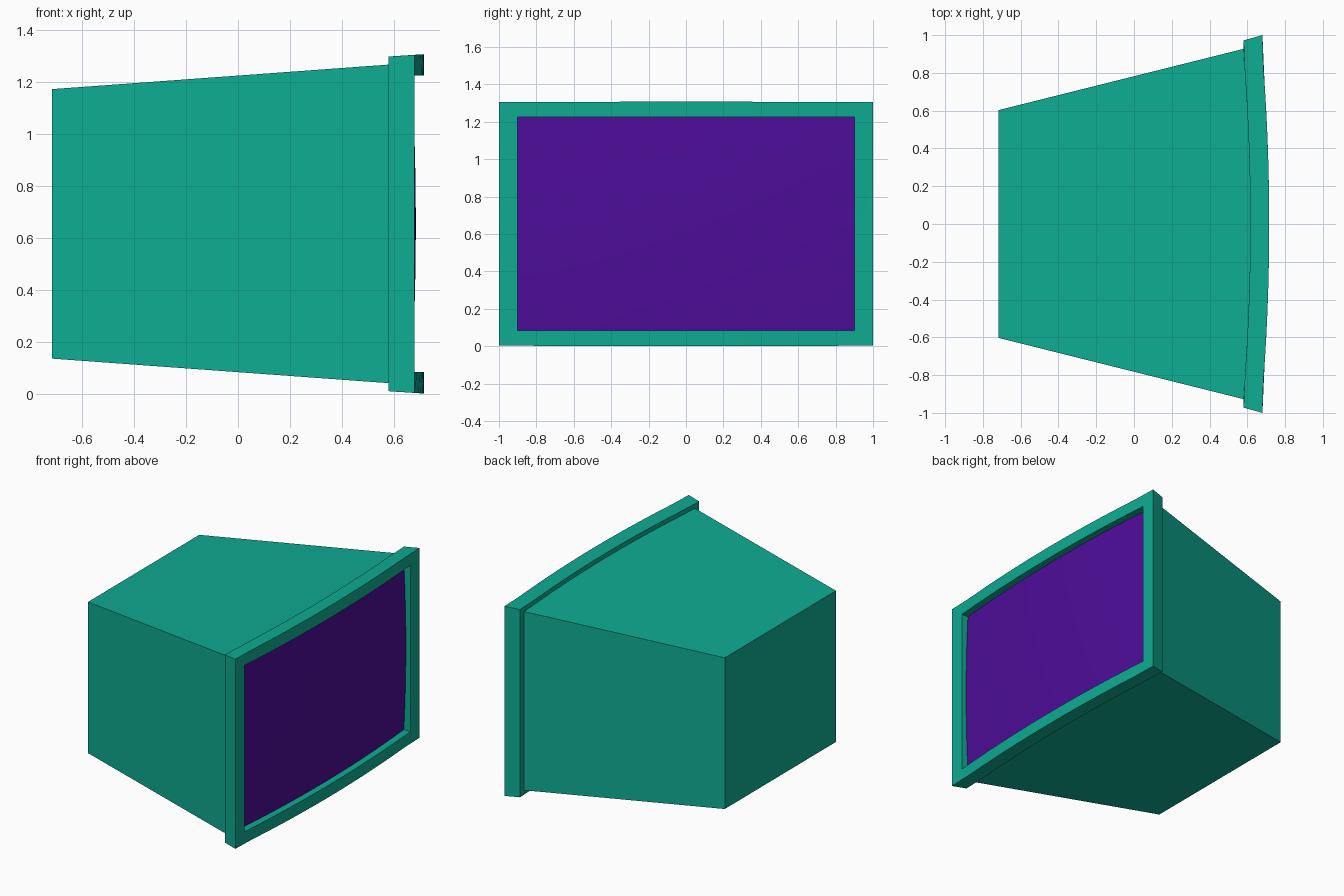
import bpy, bmesh

if "Cube" in bpy.data.objects:
    bpy.data.objects.remove(bpy.data.objects["Cube"])

N = 12            # columns across the curved front
ZC = 0.6535       # mid height


def material(name, color):
    m = bpy.data.materials.new(name)
    m.diffuse_color = (*color, 1)
    m.use_nodes = True
    m.node_tree.nodes["Principled BSDF"].inputs["Base Color"].default_value = m.diffuse_color
    return m


def finish(bm, name, mat):
    me = bpy.data.meshes.new(name)
    bm.to_mesh(me)
    bm.free()
    ob = bpy.data.objects.new(name, me)
    bpy.context.collection.objects.link(ob)
    me.materials.append(mat)
    bpy.ops.object.select_all(action='DESELECT')
    ob.select_set(True)
    bpy.context.view_layer.objects.active = ob
    bpy.ops.object.shade_smooth_by_angle(angle=0.5)
    return ob


def bulge(y):
    # Gentle outward bow between the side rails, flat on the rails
    return max(0, 1 - (y / 0.9) ** 2)


def loop(bm, x, hy, hz, bow=0.036, slope=0.07):
    # Rectangular ring whose top and bottom edges follow the bow
    ys = [hy * (2 * i / N - 1) for i in range(N + 1)]
    pts = [(y, -1) for y in ys] + [(y, 1) for y in reversed(ys)]
    ring = []
    for y, s in pts:
        b = bow * bulge(y)
        ring.append(bm.verts.new((x + b, y, ZC + s * (hz + slope * b))))
    return ring


teal = material("teal_plastic", (0.0044, 0.41, 0.287))
purple = material("purple_glass", (0.076, 0.004, 0.32))

# Tapered housing, stepped bezel and recessed opening as one shell
bm = bmesh.new()
rings = [
    loop(bm, -0.717, 0.603, 0.519, 0, 0),     # rear
    loop(bm, 0.58, 0.927, 0.6135),            # housing front
    loop(bm, 0.58, 0.972, 0.6445),            # bezel back
    loop(bm, 0.68, 1.0, 0.651),               # bezel front
    loop(bm, 0.68, 0.9, 0.571, slope=0),      # opening rim
    loop(bm, 0.615, 0.9, 0.571, slope=0),     # opening depth
]
bm.faces.new(rings[0])
for a, b in zip(rings, rings[1:]):
    for i in range(len(a)):
        j = (i + 1) % len(a)
        bm.faces.new((a[i], a[j], b[j], b[i]))
bmesh.ops.recalc_face_normals(bm, faces=bm.faces)
# The opening must face outward: the rear cap should point to -x
bm.normal_update()
if min(bm.faces, key=lambda f: f.calc_center_median().x).normal.x > 0:
    bmesh.ops.reverse_faces(bm, faces=bm.faces)
finish(bm, "housing", teal)

# Screen glass, domed both ways
bm = bmesh.new()
bmesh.ops.create_grid(bm, x_segments=N, y_segments=N, size=1)
for v in bm.verts:
    s, t = v.co.x, v.co.y
    v.co = (0.63 + 0.04 * (1 - s * s) + 0.015 * (1 - t * t), 0.9 * s, ZC + 0.571 * t)
bm.normal_update()
finish(bm, "screen", purple)
